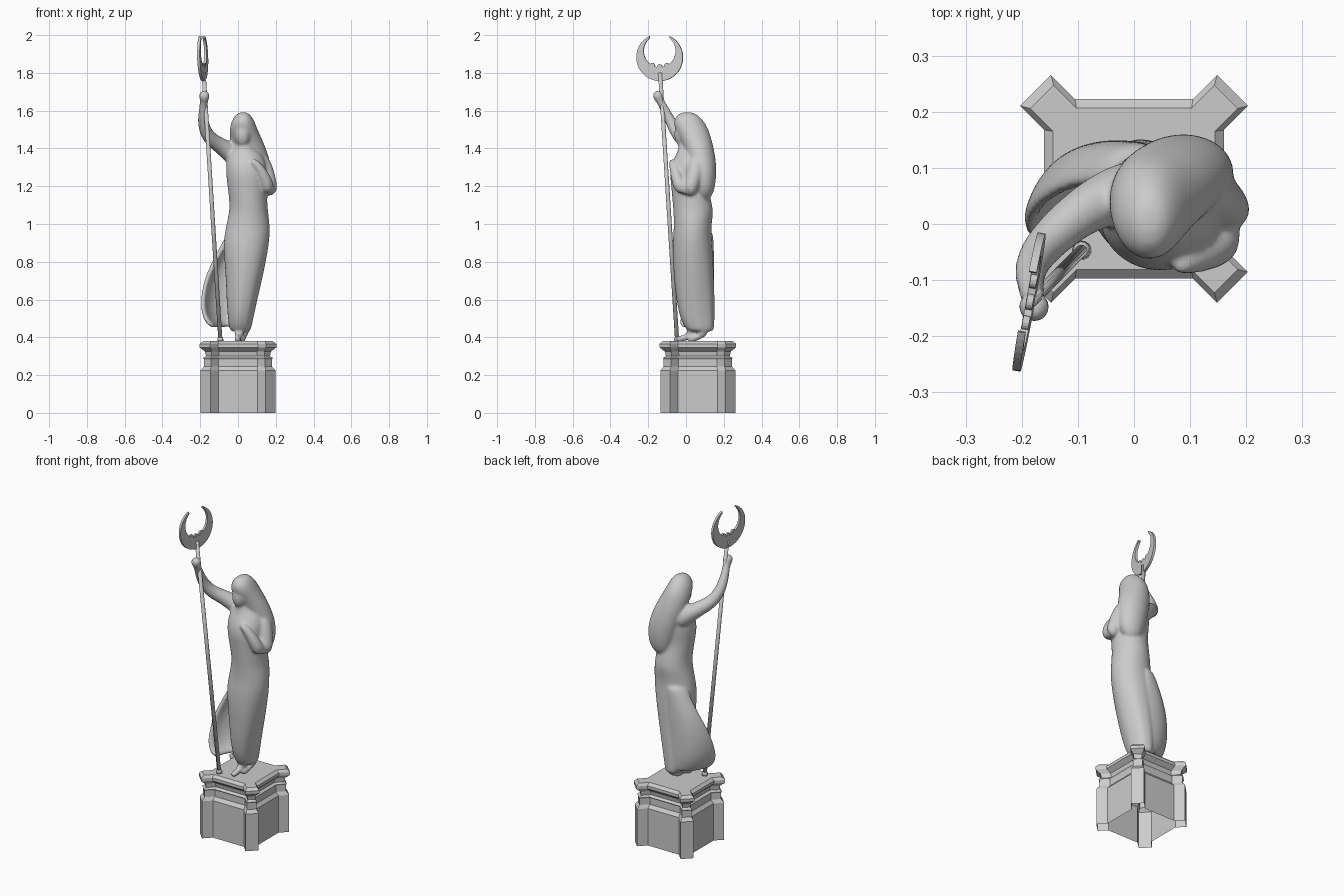
import bpy, bmesh
from math import sin, cos, pi, radians
from mathutils import Vector

if "Cube" in bpy.data.objects:
    bpy.data.objects.remove(bpy.data.objects["Cube"])


def new_object(name, bm, smooth=True):
    bmesh.ops.recalc_face_normals(bm, faces=bm.faces)
    me = bpy.data.meshes.new(name)
    bm.to_mesh(me)
    bm.free()
    ob = bpy.data.objects.new(name, me)
    bpy.context.collection.objects.link(ob)
    for p in me.polygons:
        p.use_smooth = smooth
    return ob


def bridge(bm, rings, bottom=True, top=True):
    """Skin a list of equal-length closed rings."""
    loops = [[bm.verts.new(p) for p in r] for r in rings]
    n = len(loops[0])
    for a, b in zip(loops, loops[1:]):
        for i in range(n):
            bm.faces.new((a[i], a[(i + 1) % n], b[(i + 1) % n], b[i]))
    if bottom:
        bm.faces.new(loops[0][::-1])
    if top:
        bm.faces.new(loops[-1])


def loft(name, stations, folds=0.0, n=28):
    """Stack of ellipses given as (z, x0, x1, y0, y1)."""
    rings = []
    for z, x0, x1, y0, y1 in stations:
        f = folds * max(0, min(1, (0.95 - z) / 0.4))
        ring = []
        for i in range(n):
            a = 2 * pi * i / n
            k = 1 + f * cos(7 * a)
            ring.append(((x0 + x1) / 2 + (x1 - x0) / 2 * k * cos(a),
                         (y0 + y1) / 2 + (y1 - y0) / 2 * k * sin(a), z))
        rings.append(ring)
    bm = bmesh.new()
    bridge(bm, rings)
    ob = new_object(name, bm)
    ob.modifiers.new("sub", 'SUBSURF').levels = 2
    return ob


def tube(name, path, n=12, sub=True):
    """Round limb through points (x, y, z, radius)."""
    pts = [Vector(p[:3]) for p in path]
    rings = []
    for i, p in enumerate(path):
        d = pts[min(i + 1, len(pts) - 1)] - pts[max(i - 1, 0)]
        u = d.cross(Vector((0.31, 0.9, 0.3))).normalized()
        v = d.cross(u).normalized()
        rings.append([pts[i] + p[3] * (u * cos(2 * pi * k / n) + v * sin(2 * pi * k / n))
                      for k in range(n)])
    bm = bmesh.new()
    bridge(bm, rings)
    ob = new_object(name, bm)
    if sub:
        ob.modifiers.new("sub", 'SUBSURF').levels = 2
    return ob


def ball(name, loc, scale):
    bm = bmesh.new()
    bmesh.ops.create_uvsphere(bm, u_segments=24, v_segments=16, radius=1)
    for v in bm.verts:
        v.co = Vector(loc) + Vector(a * b for a, b in zip(v.co, scale))
    return new_object(name, bm)


# Pedestal: square plan with diagonal corner piers, open underneath
def plan(z, d):
    s, e, w = 0.055 + 1.414 * d * 0.6, 0.351 + 1.414 * d, 0.16 + d
    q = [(w, w - s), ((e + s) / 2, (e - s) / 2), ((e - s) / 2, (e + s) / 2), (w - s, w)]
    ring = []
    for _ in range(4):
        ring += [(x, y + 0.0625, z) for x, y in q]
        q = [(-y, x) for x, y in q]
    return ring


profile = [(0, -.004), (.225, -.004), (.245, -.02), (.283, -.02), (.29, -.016), (.3, -.03),
           (.325, -.025), (.347, 0), (.365, 0), (.38, -.016)]
bm = bmesh.new()
bridge(bm, [plan(z, d) for z, d in profile], bottom=False)
new_object("pedestal", bm, smooth=False)

# Dress and torso
figure = [loft("dress", [
    (.43, -.035, .06, .02, .14), (.44, -.045, .068, 0, .148), (.5, -.055, .08, -.032, .152),
    (.6, -.062, .102, -.052, .152), (.7, -.065, .126, -.062, .148), (.8, -.072, .147, -.07, .145),
    (.9, -.079, .166, -.072, .138), (.98, -.065, .17, -.064, .132), (1.05, -.05, .162, -.066, .145),
    (1.1, -.043, .155, -.07, .14), (1.2, -.056, .155, -.078, .115), (1.27, -.064, .155, -.087, .12),
    (1.33, -.062, .15, -.074, .12), (1.38, -.05, .12, -.045, .1), (1.41, -.005, .07, -.04, .05),
    (1.46, .0, .06, -.035, .04)], folds=0.025)]

# Head and long hair
figure.append(ball("face", (.025, -.018, 1.475), (.042, .044, .068)))
figure.append(loft("hair", [
    (1.12, .07, .12, .07, .11), (1.15, .04, .15, .05, .14), (1.2, .02, .178, .03, .156),
    (1.3, -.005, .18, .02, .164), (1.4, -.035, .15, -.01, .148), (1.46, -.045, .122, -.035, .132),
    (1.51, -.044, .1, -.062, .116), (1.55, -.032, .085, -.066, .09), (1.58, -.01, .065, -.045, .06),
    (1.592, .01, .045, -.015, .03)]))

# Raised arm and bent arm
figure.append(tube("raised_arm", [
    (.02, .06, 1.33, .06), (-.03, .055, 1.37, .055), (-.1, .02, 1.42, .043),
    (-.16, -.035, 1.46, .038), (-.186, -.075, 1.53, .031), (-.185, -.11, 1.6, .025),
    (-.18, -.135, 1.65, .02), (-.178, -.147, 1.67, .029), (-.178, -.15, 1.69, .029),
    (-.178, -.152, 1.705, .014)]))
figure.append(tube("bent_arm", [
    (.1, .06, 1.36, .04), (.135, .055, 1.31, .05), (.16, .035, 1.22, .047),
    (.173, .008, 1.16, .043), (.165, -.025, 1.175, .04), (.14, -.05, 1.25, .033),
    (.105, -.066, 1.31, .024), (.07, -.075, 1.34, .018)]))

# Legs and feet
for side, x, y in (("front", .005, -.005), ("back", .03, .055)):
    figure.append(tube(side + "_foot", [
        (x + .01, y + .05, .55, .03), (x + .005, y + .045, .45, .027), (x, y + .03, .41, .026),
        (x - .005, y - .01, .394, .023), (x - .01, y - .05, .388, .014)]))

# Billowing cloth on the trailing side: (z, tip x, tip y, bulge y)
rows = [(.455, -.13, -.03, .13), (.48, -.165, -.035, .14), (.53, -.187, -.025, .16),
        (.6, -.192, .0, .165), (.7, -.175, .03, .165), (.8, -.13, .06, .16),
        (.88, -.085, .07, .15), (.96, -.04, .07, .14)]
bm = bmesh.new()
grid = []
for z, tx, ty, by in rows:
    p0, p1, p2 = Vector((tx, ty)), Vector((tx * .8, by)), Vector((.03, .13))
    line = []
    for i in range(9):
        t = i / 8
        p = p0 * (1 - t) ** 2 + p1 * 2 * t * (1 - t) + p2 * t * t
        line.append(bm.verts.new((p.x, p.y, z)))
    grid.append(line)
for a, b in zip(grid, grid[1:]):
    for i in range(8):
        bm.faces.new((a[i], a[i + 1], b[i + 1], b[i]))
cloth = new_object("cloth", bm)
solid = cloth.modifiers.new("thick", 'SOLIDIFY')
solid.thickness, solid.offset = .026, 0
cloth.modifiers.new("sub", 'SUBSURF').levels = 2
figure.append(cloth)

# Fuse the whole figure into one smooth skin
bpy.ops.object.select_all(action='DESELECT')
for ob in figure:
    ob.select_set(True)
bpy.context.view_layer.objects.active = figure[0]
bpy.ops.object.convert(target='MESH')
bpy.ops.object.join()
statue = bpy.context.object
statue.name = "draped_figure"
rem = statue.modifiers.new("fuse", 'REMESH')
rem.mode, rem.voxel_size, rem.use_smooth_shade = 'VOXEL', .007, True
sm = statue.modifiers.new("soften", 'SMOOTH')
sm.factor, sm.iterations = .5, 8

# Staff with a small collar
tube("staff", [(-.093, -.047, .38, .011), (-.182, -.137, 1.8, .011)], sub=False)
tube("staff_foot", [(-.093, -.047, .38, .017), (-.094, -.048, .4, .014)], sub=False)

# Crescent blade, flat outline extruded along its normal
centre, u, v = Vector((-.187, -.139, 1.882)), Vector((.18, .984, 0)), Vector((-.03, .0, 1))
normal = u.cross(v).normalized()


def plate(name, outline, thick):
    bm = bmesh.new()
    bridge(bm, [[centre + u * a + v * b + normal * t for a, b in outline]
                for t in (-thick / 2, thick / 2)])
    new_object(name, bm, smooth=False)


def arc(r, cy, a0, a1, n, cx=0):
    return [(cx + r * cos(radians(a0 + (a1 - a0) * i / n)),
             cy + r * sin(radians(a0 + (a1 - a0) * i / n))) for i in range(n + 1)]


plate("crescent", arc(.125, 0, 64, -244, 44) + arc(.086, .034, 128, 412, 36), .014)
for i, (a, b, r) in enumerate([(-.038, -.042, .013), (.038, -.042, .013), (0, -.05, .014)]):
    plate("crescent_knob_%d" % i, arc(r, b, 0, 337.5, 15, a), .012)
